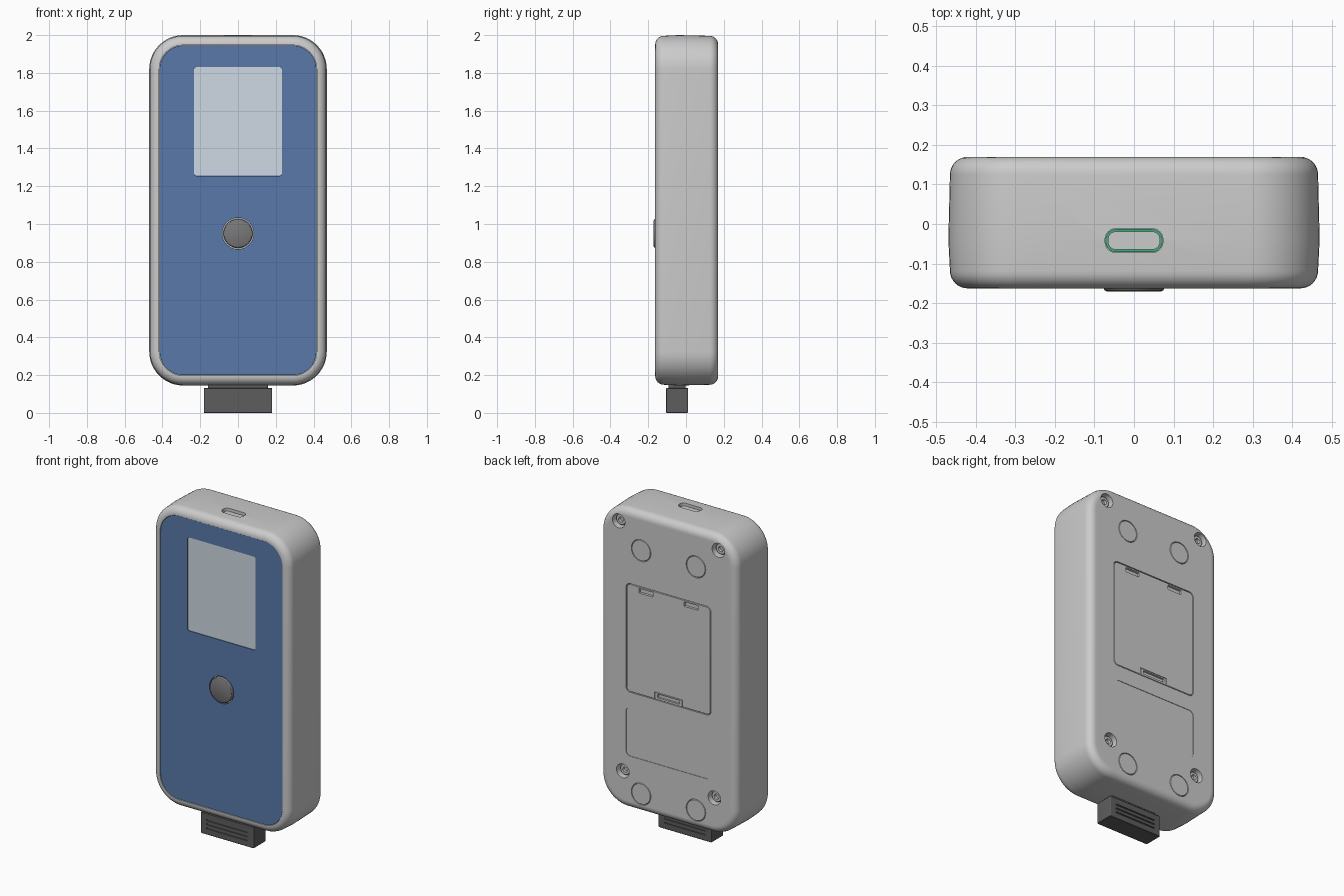
import bpy, bmesh
from math import sin, cos, pi, radians

if "Cube" in bpy.data.objects:
    bpy.data.objects.remove(bpy.data.objects["Cube"])


def material(name, rgb):
    m = bpy.data.materials.new(name)
    m.diffuse_color = (*rgb, 1)
    m.use_nodes = True
    m.node_tree.nodes["Principled BSDF"].inputs["Base Color"].default_value = m.diffuse_color
    return m


BLUE = material("panel_blue", (0.10, 0.19, 0.40))
GLASS = material("screen_glass", (0.62, 0.70, 0.77))
DARK = material("dark_plastic", (0.11, 0.11, 0.11))
MID = material("button_grey", (0.19, 0.19, 0.19))
GREEN = material("board_green", (0.05, 0.40, 0.20))


def outline(hu, hv, r, inset, seg):
    """Rounded rectangle, shrunk by inset."""
    hu, hv, r = hu - inset, hv - inset, max(r - inset, 0.002)
    pts = []
    for q, (su, sv) in enumerate(((1, 1), (-1, 1), (-1, -1), (1, -1))):
        for k in range(seg + 1):
            a = (q + k / seg) * pi / 2
            pts.append((su * (hu - r) + r * cos(a), sv * (hv - r) + r * sin(a)))
    return pts


def loft(name, hu, hv, r, stations, at=(0, 0), axis="y", mat=None, seg=8):
    """Stack rounded outlines given as (inset, position along axis) and cap both ends."""
    bm = bmesh.new()
    rings = []
    for inset, h in stations:
        ring = []
        for u, v in outline(hu, hv, r, inset, seg):
            u, v = u + at[0], v + at[1]
            ring.append(bm.verts.new((u, h, v) if axis == "y" else (u, v, h)))
        rings.append(ring)
    n = len(rings[0])
    for a, b in zip(rings, rings[1:]):
        for i in range(n):
            j = (i + 1) % n
            bm.faces.new((a[i], a[j], b[j], b[i]))
    bm.faces.new(rings[0])
    bm.faces.new(rings[-1])
    bmesh.ops.remove_doubles(bm, verts=bm.verts, dist=1e-5)
    bmesh.ops.recalc_face_normals(bm, faces=bm.faces)
    me = bpy.data.meshes.new(name)
    bm.to_mesh(me)
    bm.free()
    ob = bpy.data.objects.new(name, me)
    bpy.context.collection.objects.link(ob)
    if mat:
        me.materials.append(mat)
    return ob


def disc(name, r, stations, at, mat=None):
    return loft(name, r, r, r, stations, at, "y", mat)


def cut(ob, cutters):
    """Subtract the cutters, bake the result and remove them."""
    for c in cutters:
        c.hide_render = True
        m = ob.modifiers.new("cut", "BOOLEAN")
        m.operation, m.solver, m.object = "DIFFERENCE", "EXACT", c
    dg = bpy.context.evaluated_depsgraph_get()
    me = bpy.data.meshes.new_from_object(ob.evaluated_get(dg))
    ob.modifiers.clear()
    ob.data = me
    for c in cutters:
        bpy.data.objects.remove(c)


FRONT, BACK, R = -0.163, 0.17, 0.045
SCREWS = [(s * x, z) for x, z in ((0.34, 1.905), (0.312, 0.372)) for s in (1, -1)]
FEET = [(s * 0.187, z) for z in (1.763, 0.263) for s in (1, -1)]
LID = (0.29, 0.335, 0.03)
LID_AT = (0, 1.205)

# Case: rounded, slightly drafted shell with a recessed front for the panel
arc = [(0.004 + R * (1 - sin(k * pi / 16)), R * (1 - cos(k * pi / 16))) for k in range(9)]
body = loft("case", 0.47, 0.9275, 0.18,
            [(0.053, -0.145), (0.053, FRONT)]
            + [(i, FRONT + d) for i, d in arc] + [(0, -0.04)]
            + [(i, BACK - d) for i, d in reversed(arc)] + [(0.055, BACK)],
            (0, 1.0725), seg=12)

# Case openings: screw wells, foot recesses, lid recess, label recess, top port
cutters = [disc("cutter", 0.043, [(0, BACK - 0.05), (0, BACK + 0.05)], p) for p in SCREWS]
cutters += [disc("cutter", 0.067, [(0, BACK - 0.012), (0, BACK + 0.05)], p) for p in FEET]
cutters.append(loft("cutter", *LID, [(0, BACK - 0.025), (0, BACK + 0.05)], LID_AT))
cutters.append(loft("cutter", 0.29, 0.15, 0.03, [(0, BACK - 0.003), (0, BACK + 0.05)], (0, 0.626)))
cutters.append(loft("cutter", 0.073, 0.03, 0.026, [(0, 1.95), (0, 2.05)], (0, -0.042), "z"))
cut(body, cutters)

# Screws with sockets, and round feet
for i, p in enumerate(SCREWS):
    disc(f"screw_{i + 1}", 0.034, [(0, BACK - 0.052), (0, BACK - 0.026), (0.004, BACK - 0.022),
                                   (0.018, BACK - 0.022), (0.018, BACK - 0.04)], p)
for i, p in enumerate(FEET):
    disc(f"foot_{i + 1}", 0.064, [(0, BACK - 0.014), (0, BACK - 0.002), (0.002, BACK)], p)

# Battery lid with two hinge slots and a latch
lid = loft("battery_lid", *LID, [(0.004, BACK - 0.027), (0.004, BACK - 0.002), (0.006, BACK)], LID_AT)
cutters = [loft("cutter", 0.048, 0.014, 0.004, [(0, BACK - 0.015), (0, BACK + 0.05)], (s * 0.153, 1.512))
           for s in (1, -1)]
cutters.append(loft("cutter", 0.095, 0.04, 0.003, [(0, BACK - 0.015), (0, BACK + 0.05)], (0, 0.878)))
cut(lid, cutters)
latch = loft("lid_latch", 0.092, 0.0205, 0.003, [(0, BACK - 0.017), (0, BACK)], (0, 0.8945))
cut(latch, [loft("cutter", 0.075, 0.011, 0.003, [(0, BACK - 0.012), (0, BACK + 0.05)], (0, 0.897))])

# Port in the top: board and connector
loft("port_board", 0.072, 0.029, 0.026, [(0, 1.945), (0, 1.955)], (0, -0.042), "z", GREEN)
loft("port_connector", 0.066, 0.023, 0.02, [(0, 1.95), (0, 1.985)], (0, -0.042), "z")

# Front panel with screen window and button hole
panel = loft("front_panel", 0.47, 0.9275, 0.18, [(0.055, -0.143), (0.055, -0.160)],
             (0, 1.0725), mat=BLUE, seg=12)
cut(panel, [loft("cutter", 0.233, 0.288, 0.015, [(0, -0.152), (0, -0.2)], (0, 1.543)),
            disc("cutter", 0.083, [(0, -0.1), (0, -0.2)], (0, 0.95))])
loft("screen", 0.2325, 0.2875, 0.015, [(0, -0.15), (0, -0.156)], (0, 1.543), mat=GLASS)
disc("button", 0.077, [(0, -0.14), (0, -0.163), (0.003, -0.168), (0.009, -0.171)], (0, 0.95), MID)

# Plug: neck and grip with grooves on both faces
loft("plug_neck", 0.16, 0.045, 0.01, [(0, 0.12), (0, 0.16)], (0, -0.047), "z", DARK)
plug = loft("plug", 0.181, 0.058, 0.005, [(0.003, 0), (0, 0.003), (0, 0.129), (0.003, 0.132)],
            (0, -0.047), "z", DARK)
cut(plug, [loft("cutter", 0.14, 0.004, 0.001, [(0, y - 0.006), (0, y + 0.006)], (0, z))
           for y in (-0.105, 0.011) for z in (0.04, 0.065, 0.09)])

# Smooth shading with sharp edges kept
bpy.ops.object.select_all(action="DESELECT")
for ob in bpy.context.collection.objects:
    ob.select_set(True)
    bpy.context.view_layer.objects.active = ob
bpy.ops.object.shade_smooth_by_angle(angle=radians(30))
